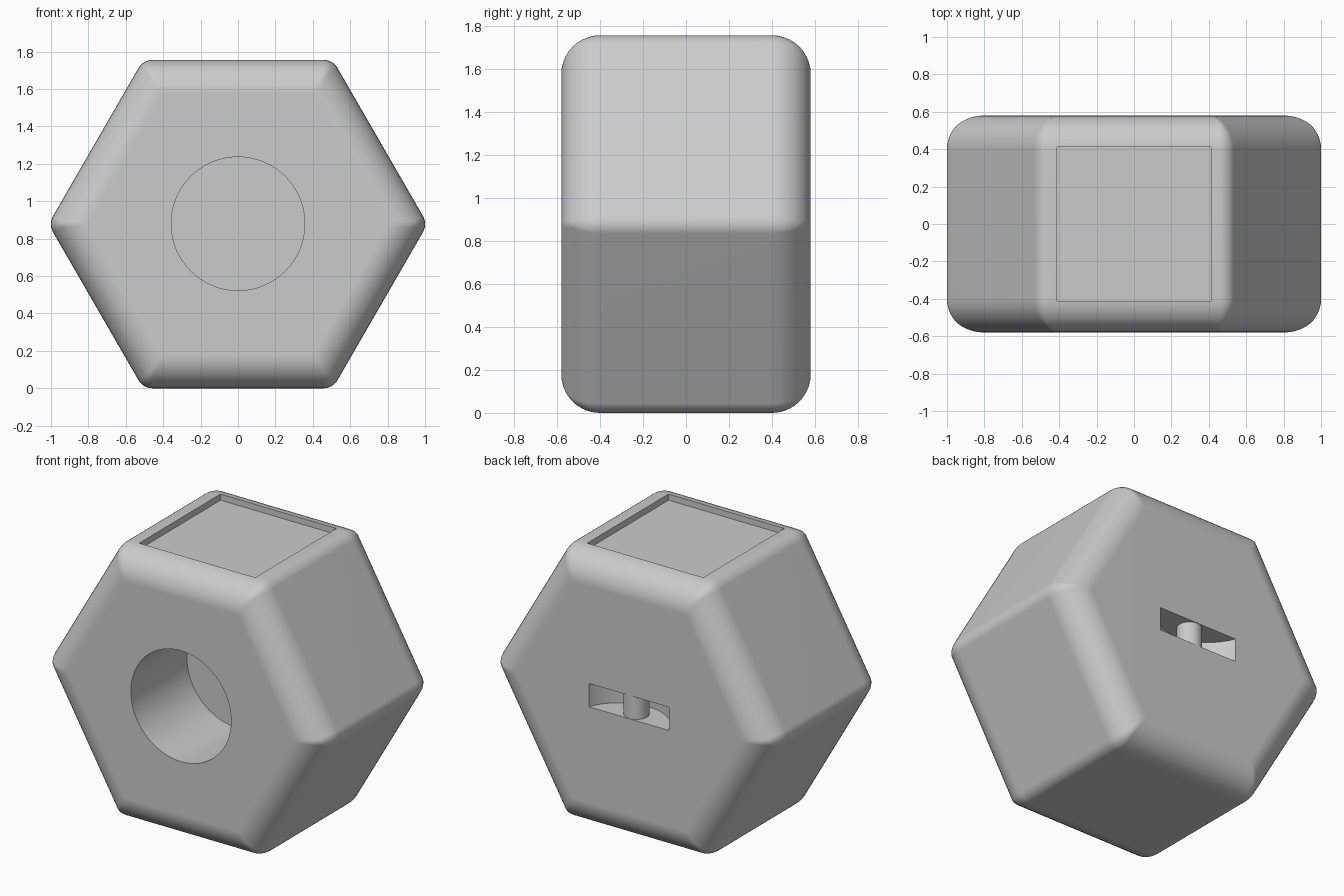
import bpy, bmesh, math
from mathutils import Matrix, Vector

cube = bpy.data.objects.get("Cube")
if cube:
    bpy.data.objects.remove(cube, do_unlink=True)

APOTHEM = 0.878      # centre to flat side
HALF_DEPTH = 0.58
EDGE_R = 0.18        # rounding of front and back rims
CORNER_R = 0.087     # rounding of the six long edges

grey = bpy.data.materials.new("plain grey")
grey.use_nodes = True
tone = (0.6, 0.6, 0.6, 1)
grey.diffuse_color = tone
grey.node_tree.nodes["Principled BSDF"].inputs["Base Color"].default_value = tone


def make_object(name, bm):
    bmesh.ops.recalc_face_normals(bm, faces=bm.faces)
    mesh = bpy.data.meshes.new(name)
    bm.to_mesh(mesh)
    bm.free()
    mesh.materials.append(grey)
    obj = bpy.data.objects.new(name, mesh)
    bpy.context.collection.objects.link(obj)
    return obj


def cylinder(name, radius, length, centre, along_y=False, sides=64):
    bm = bmesh.new()
    turn = Matrix.Rotation(math.pi / 2, 4, 'X') if along_y else Matrix()
    bmesh.ops.create_cone(bm, cap_ends=True, segments=sides, radius1=radius,
                          radius2=radius, depth=length,
                          matrix=Matrix.Translation(centre) @ turn)
    return make_object(name, bm)


def box(name, size, centre):
    bm = bmesh.new()
    bmesh.ops.create_cube(bm, size=1, matrix=Matrix.Translation(centre)
                          @ Matrix.Diagonal((*size, 1)))
    return make_object(name, bm)


def hex_ring(bm, inset, y, steps=6):
    """Hexagon loop with rounded corners, shrunk by inset."""
    r = max(CORNER_R - inset, 0.03)
    reach = (APOTHEM - inset - r) / math.cos(math.pi / 6)
    ring = []
    for k in range(6):
        a = k * math.pi / 3
        for s in range(steps + 1):
            b = a + (s / steps - 0.5) * math.pi / 3
            ring.append(bm.verts.new((reach * math.cos(a) + r * math.cos(b), y,
                                      APOTHEM + reach * math.sin(a) + r * math.sin(b))))
    return ring


# Body: rounded hexagonal prism
bm = bmesh.new()
steps = 10
angles = [i / steps * math.pi / 2 for i in range(steps + 1)]
levels = [(EDGE_R * (1 - math.sin(t)), HALF_DEPTH - EDGE_R * (1 - math.cos(t))) for t in angles]
rings = [hex_ring(bm, d, -y) for d, y in levels]
rings += [hex_ring(bm, d, y) for d, y in reversed(levels)]
for low, high in zip(rings, rings[1:]):
    for i in range(len(low)):
        j = (i + 1) % len(low)
        bm.faces.new((low[i], low[j], high[j], high[i]))
bm.faces.new(rings[0])
bm.faces.new(rings[-1])
body = make_object("hexagon_body", bm)

# Cutters: round front socket, shallow square top recess, curved back slot
socket = cylinder("socket_cutter", 0.357, 1.0, (0, -0.51, 0.88), True)
recess = box("recess_cutter", (0.826, 0.826, 0.4), (0, 0, 2 * APOTHEM + 0.16))
slot = cylinder("slot_cutter", 0.303, 0.15, (0, HALF_DEPTH + 0.103, 0.875))
for cutter in (socket, recess, slot):
    mod = body.modifiers.new(cutter.name, 'BOOLEAN')
    mod.operation = 'DIFFERENCE'
    mod.solver = 'EXACT'
    mod.object = cutter
    bpy.context.view_layer.objects.active = body
    bpy.ops.object.modifier_apply(modifier=mod.name)
    bpy.data.objects.remove(cutter, do_unlink=True)

# Post across the back slot
post = cylinder("strap_post", 0.075, 0.152, (0, HALF_DEPTH - 0.077, 0.875), sides=32)

for obj in (body, post):
    bpy.ops.object.select_all(action='DESELECT')
    obj.select_set(True)
    bpy.context.view_layer.objects.active = obj
    bpy.ops.object.shade_smooth_by_angle(angle=math.radians(35))
weighted = body.modifiers.new("even_shading", 'WEIGHTED_NORMAL')
weighted.keep_sharp = True
